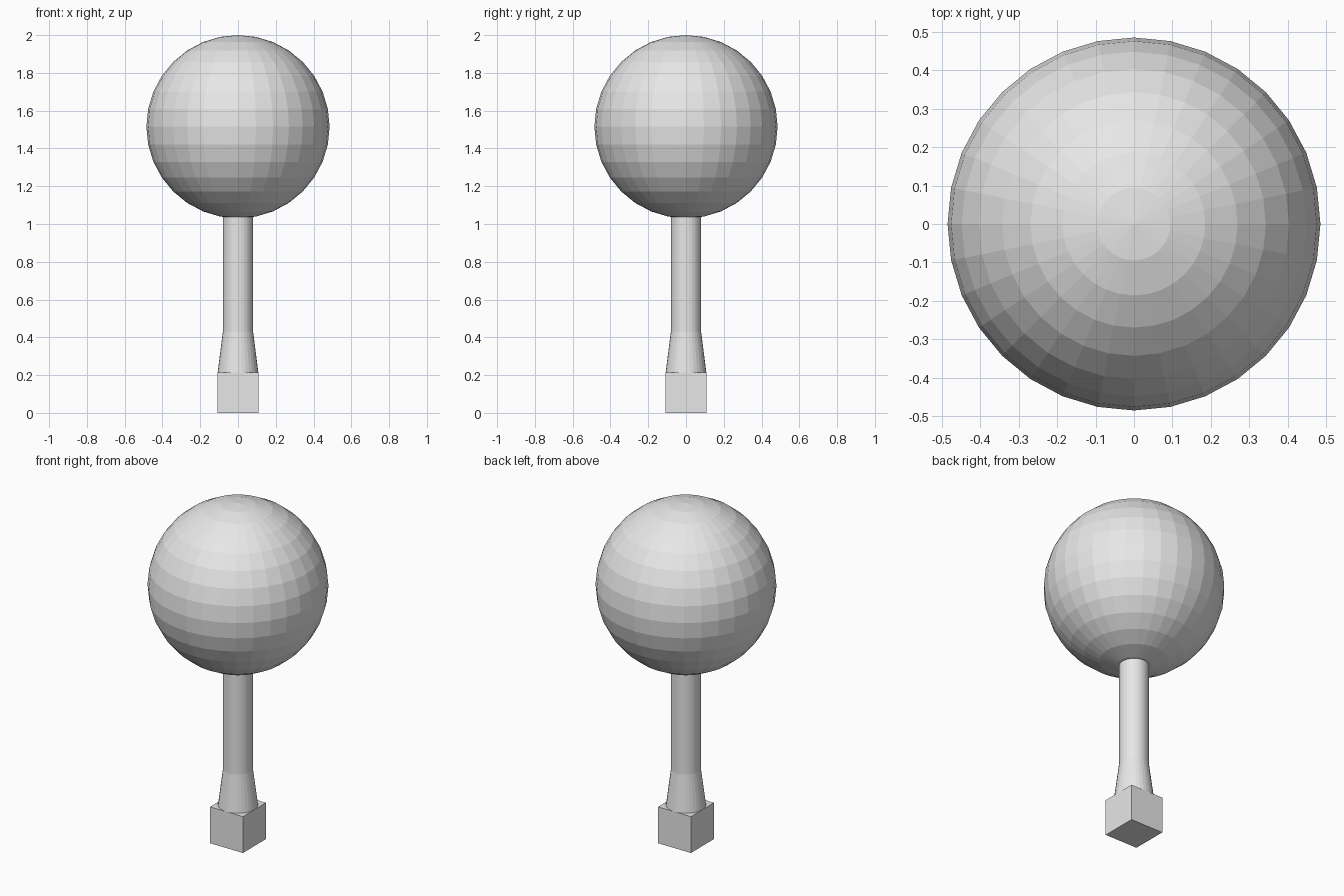
import bpy

cube = bpy.data.objects.get("Cube")
if cube:
    bpy.data.objects.remove(cube, do_unlink=True)

grey = bpy.data.materials.new("plain_grey")
grey.use_nodes = True
colour = (0.8, 0.8, 0.8, 1)
grey.diffuse_color = colour
grey.node_tree.nodes["Principled BSDF"].inputs["Base Color"].default_value = colour

BASE = 0.215      # base block edge
STEM_R = 0.08     # stem radius
BALL_R = 0.485    # ball radius
TAPER_TOP = 0.43
STEM_TOP = 1.06


def finish(name):
    obj = bpy.context.object
    obj.name = name
    obj.data.materials.clear()
    obj.data.materials.append(grey)


def column(name, r_low, r_high, low, high):
    bpy.ops.mesh.primitive_cone_add(vertices=32, radius1=r_low, radius2=r_high,
                                    depth=high - low, location=(0, 0, (low + high) / 2))
    finish(name)


# Square block at the foot
bpy.ops.mesh.primitive_cube_add(size=BASE, location=(0, 0, BASE / 2))
finish("base_block")

# Tapered collar and straight stem
column("tapered_collar", BASE / 2, STEM_R, BASE, TAPER_TOP)
column("stem", STEM_R, STEM_R, TAPER_TOP, STEM_TOP)

# Faceted ball on top
bpy.ops.mesh.primitive_uv_sphere_add(segments=32, ring_count=16, radius=BALL_R,
                                     location=(0, 0, 2 - BALL_R))
finish("ball")
